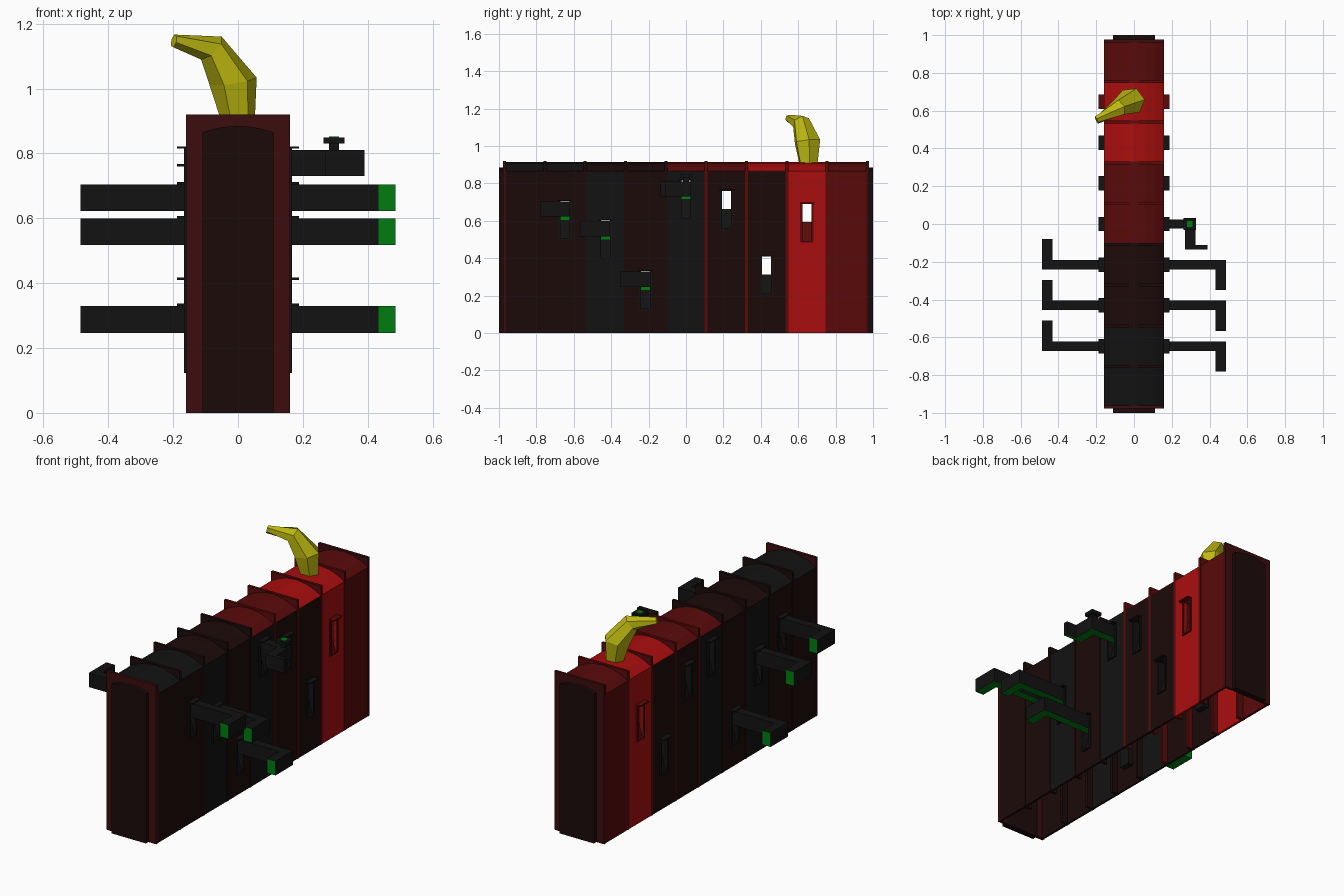
import bpy, bmesh, math
from mathutils import Vector

if "Cube" in bpy.data.objects:
    bpy.data.objects.remove(bpy.data.objects["Cube"])


def mat(name, r, g, b):
    m = bpy.data.materials.new(name)
    m.diffuse_color = (r, g, b, 1)
    m.use_nodes = True
    m.node_tree.nodes["Principled BSDF"].inputs["Base Color"].default_value = m.diffuse_color
    return m


BLACK = mat("black", 0.006, 0.006, 0.006)
DARK = mat("dark_red", 0.012, 0.003, 0.003)
TRIM = mat("trim_red", 0.045, 0.004, 0.004)
MID = mat("mid_red", 0.10, 0.003, 0.003)
RED = mat("bright_red", 0.40, 0.004, 0.004)
GREEN = mat("green_glow", 0.0, 0.20, 0.005)
HORN = mat("horn_yellow", 0.50, 0.47, 0.005)


def finish(name, bm, *mats):
    bmesh.ops.recalc_face_normals(bm, faces=bm.faces)
    me = bpy.data.meshes.new(name)
    bm.to_mesh(me)
    bm.free()
    ob = bpy.data.objects.new(name, me)
    bpy.context.collection.objects.link(ob)
    for m in mats:
        me.materials.append(m)
    return ob


def prism(bm, pts, lo, hi, axis):
    """Extrude a 2D outline along y (points are x, z) or z (points are x, y)."""
    put = (lambda p, t: (p[0], t, p[1])) if axis == "y" else (lambda p, t: (p[0], p[1], t))
    a = [bm.verts.new(put(p, lo)) for p in pts]
    b = [bm.verts.new(put(p, hi)) for p in pts]
    bm.faces.new(a)
    bm.faces.new(b)
    n = len(pts)
    for i in range(n):
        j = (i + 1) % n
        bm.faces.new((a[i], a[j], b[j], b[i]))


def box(bm, x0, x1, y0, y1, z0, z1):
    prism(bm, [(x0, z0), (x1, z0), (x1, z1), (x0, z1)], y0, y1, "y")


def arch(w, spring, top, n=8):
    """Shallow arc from +w to -w."""
    return [(w * math.cos(math.pi * i / n),
             spring + (top - spring) * (1 - math.cos(math.pi * i / n) ** 2))
            for i in range(n + 1)]


PITCH, W, H = 0.2155, 0.16, 0.92
SPRING = 0.865

# Ten flat-topped cross frames, with arched openings
for k in range(10):
    y = (k - 4.5) * PITCH
    bm = bmesh.new()
    inner = arch(0.11, 0.865, 0.885)
    prism(bm, [(-W, 0), (-W, H), (W, H), (W, 0), (0.11, 0)] + inner + [(-0.11, 0)],
          y - 0.008, y + 0.008, "y")
    finish("cross_frame", bm, TRIM if k in (0, 9) else DARK if k < 5 else MID)

# Arched end panels
for s in (-1, 1):
    bm = bmesh.new()
    prism(bm, [(-0.11, 0), (0.11, 0)] + arch(0.11, 0.865, 0.885),
          min(s * 0.965, s), max(s * 0.965, s), "y")
    finish("end_panel", bm, DARK)

# Vaulted roof, one shell per bay
ROOF = [BLACK, BLACK, DARK, DARK, MID, MID, RED, RED, MID]
for k in range(9):
    y = (k - 4) * PITCH
    bm = bmesh.new()
    outer = arch(W, SPRING, 0.915)
    prism(bm, outer + [(x * 0.95, z - 0.012) for x, z in reversed(outer)],
          y - PITCH / 2, y + PITCH / 2, "y")
    finish("roof_bay", bm, ROOF[k])

# Side walls: each bay has a tall slot under a lintel, top height per bay
SLOT = {1: 0.705, 2: 0.60, 3: 0.33, 4: 0.815, 5: 0.76, 6: 0.41, 7: 0.69}
WALL = [DARK, DARK, BLACK, DARK, BLACK, DARK, DARK, RED, MID]
HW = 0.024
for s in (-1, 1):
    for k in range(9):
        y = (k - 4) * PITCH
        y0, y1 = y - PITCH / 2, y + PITCH / 2
        xi, xo = s * 0.145, s * 0.158
        bm = bmesh.new()
        if k not in SLOT:
            box(bm, xi, xo, y0, y1, 0, SPRING)
            finish("wall_bay", bm, WALL[k])
            continue
        t = SLOT[k]
        box(bm, xi, xo, y0, y - HW, 0, SPRING)
        box(bm, xi, xo, y + HW, y1, 0, SPRING)
        box(bm, xi, xo, y - HW, y + HW, 0, t - 0.2)
        box(bm, xi, xo, y - HW, y + HW, t, SPRING)
        finish("wall_bay", bm, WALL[k])

        # Window frame: jambs, lintel, bottom ledge and sloping sill
        bm = bmesh.new()
        for e in (-1, 1):
            box(bm, s * 0.11, s * 0.166, y + e * HW, y + e * 0.036, t - 0.2, t)
        box(bm, s * 0.11, s * 0.188, y - 0.038, y + 0.038, t, t + 0.007)
        box(bm, s * 0.11, s * 0.166, y - 0.036, y + 0.036, t - 0.207, t - 0.2)
        prism(bm, [(s * 0.155, t - 0.2), (s * 0.125, t - 0.1),
                   (s * 0.11, t - 0.1), (s * 0.11, t - 0.2)], y - HW, y + HW, "y")
        finish("window_frame", bm, MID if k == 7 else BLACK)

        # Glowing ledge at the back of the window
        bm = bmesh.new()
        box(bm, s * 0.108, s * 0.126, y - HW, y + HW, t - 0.1,
            t - 0.08 if k < 5 else t - 0.097)
        finish("window_glow", bm, GREEN)


def duct(name, pts, z0, z1, end_test):
    bm = bmesh.new()
    prism(bm, pts, z0, z1, "z")
    bmesh.ops.recalc_face_normals(bm, faces=bm.faces)
    for f in bm.faces:
        if f.normal.z < -0.9 or end_test(f):
            f.material_index = 1
    finish(name, bm, BLACK, GREEN)


# Elbow ducts, turning opposite ways on the two sides
for s in (-1, 1):
    for k in (1, 2, 3):
        y, t = (k - 4) * PITCH, SLOT[k]
        yb = y - s * 0.135
        a, b = y - s * 0.025, y + s * 0.025
        pts = [(s * 0.11, a), (s * 0.432, a), (s * 0.432, yb),
               (s * 0.486, yb), (s * 0.486, b), (s * 0.11, b)]
        duct("elbow_duct", pts, t - 0.083, t - 0.001,
             lambda f: abs(f.calc_center_median().y - yb) < 1e-4)

# Stepped duct with a valve on top
duct("stepped_duct", [(0.11, -0.025), (0.27, -0.025), (0.27, -0.135), (0.39, -0.135),
                      (0.39, -0.11), (0.325, -0.11), (0.325, 0.025), (0.11, 0.025)],
     0.73, 0.81, lambda f: False)
bm = bmesh.new()
box(bm, 0.28, 0.312, -0.016, 0.016, 0.81, 0.83)
box(bm, 0.263, 0.328, -0.032, 0.032, 0.83, 0.85)
finish("valve", bm, BLACK)
bm = bmesh.new()
box(bm, 0.28, 0.311, -0.016, 0.016, 0.848, 0.852)
finish("valve_light", bm, GREEN)

# Curved low-poly horn on the roof
rings = [((0, 0.655, 0.90), 0.052, (0, 0, 1)),
         ((-0.015, 0.65, 1.022), 0.074, (-0.15, -0.1, 1)),
         ((-0.082, 0.615, 1.125), 0.048, (-0.65, -0.35, 0.65)),
         ((-0.198, 0.55, 1.147), 0.021, (-0.9, -0.4, 0.2))]
bm = bmesh.new()
loops = []
for c, r, d in rings:
    d = Vector(d).normalized()
    u = (Vector((0.35, 0.8, 0)) - d * d.dot(Vector((0.35, 0.8, 0)))).normalized()
    v = d.cross(u)
    loops.append([bm.verts.new(Vector(c) + r * (math.cos(i * math.tau / 6) * u
                                                + math.sin(i * math.tau / 6) * v))
                  for i in range(6)])
for p, q in zip(loops, loops[1:]):
    for i in range(6):
        j = (i + 1) % 6
        bm.faces.new((p[i], p[j], q[j], q[i]))
bm.faces.new(loops[0])
bm.faces.new(loops[-1])
finish("horn", bm, HORN)
